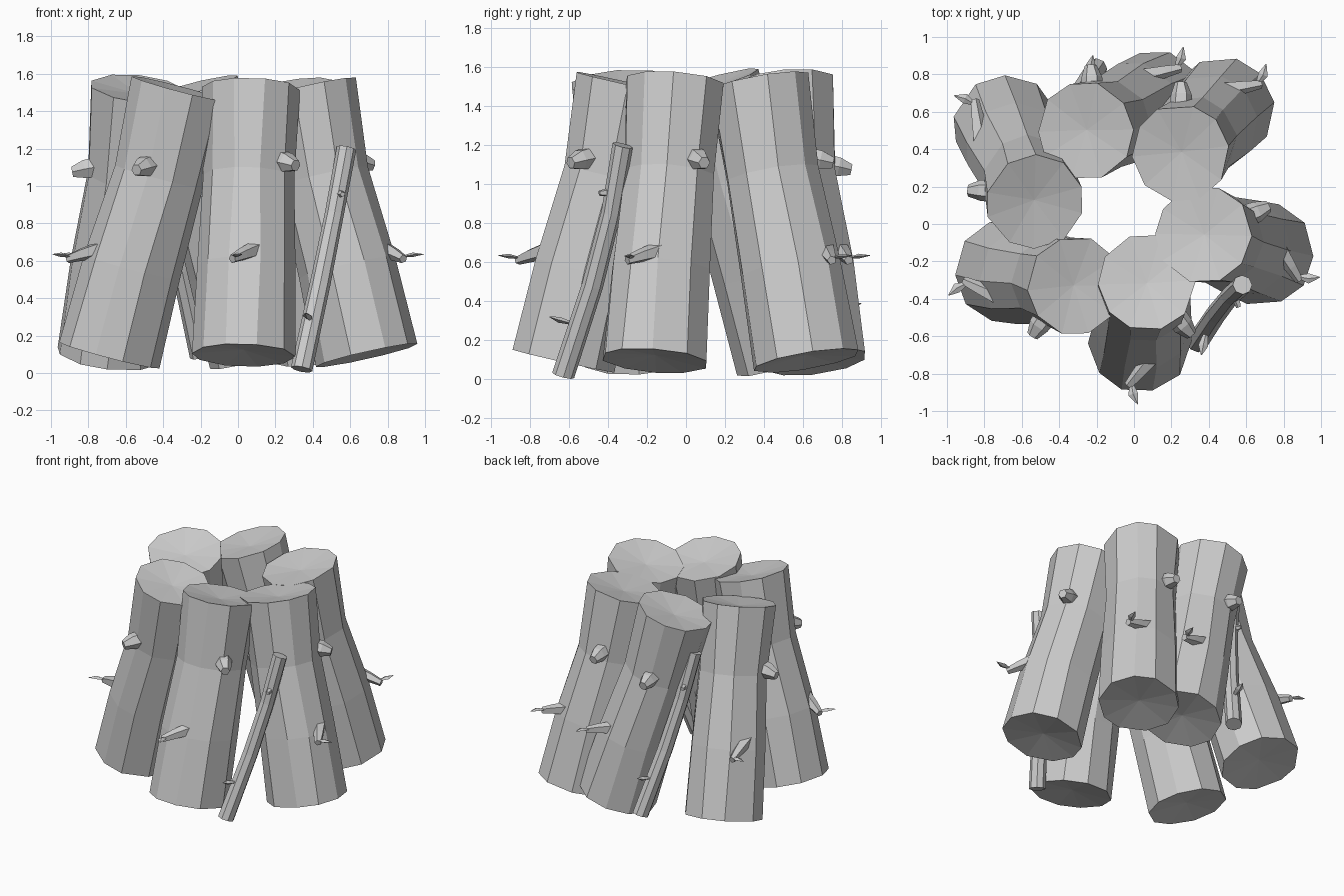
import bpy, bmesh, math, random
from mathutils import Vector, Matrix

if "Cube" in bpy.data.objects:
    bpy.data.objects.remove(bpy.data.objects["Cube"])

random.seed(4)


def tube(bm, path, radii, sides, flat=1.0, dish=0.0, jitter=0.0, spin=0.0):
    """Faceted tube along a path, with fan caps; rings are square to the overall axis."""
    path = [Vector(p) for p in path]
    axis = (path[-1] - path[0]).normalized()
    ref = Vector((0, 0, 1)) if abs(axis.z) < 0.8 else Vector((0, 1, 0))
    u = axis.cross(ref).normalized()
    v = u.cross(axis).normalized()
    wob = [random.uniform(-jitter, jitter) for _ in range(sides)]
    rings = []
    for p, r in zip(path, radii):
        ring = []
        for i in range(sides):
            a = 2 * math.pi * i / sides + spin + wob[i] + random.uniform(-jitter, jitter) * 0.4
            rr = r * (1 + random.uniform(-jitter, jitter) * 0.2)
            ring.append(bm.verts.new(p + u * rr * math.cos(a) + v * rr * flat * math.sin(a)))
        rings.append(ring)
    for a, b in zip(rings, rings[1:]):
        for i in range(sides):
            j = (i + 1) % sides
            bm.faces.new((a[i], a[j], b[j], b[i]))
    for ring, p, d in ((rings[0], path[0], dish), (rings[-1], path[-1], -dish)):
        c = bm.verts.new(p + axis * d)
        for i in range(sides):
            bm.faces.new((ring[i], ring[(i + 1) % sides], c))


def finish(bm, name):
    bmesh.ops.recalc_face_normals(bm, faces=bm.faces[:])
    me = bpy.data.meshes.new(name)
    bm.to_mesh(me)
    bm.free()
    ob = bpy.data.objects.new(name, me)
    bpy.context.collection.objects.link(ob)


def add(name, *args, **kw):
    bm = bmesh.new()
    tube(bm, *args, **kw)
    finish(bm, name)


def log(i, bottom, top, yaw, drop):
    b, t = Vector((*bottom, 0.095)), Vector((*top, 1.52))
    rot = Matrix.Rotation(math.radians(yaw), 3, 'Z')

    def at(x, y, z):
        # point offset from the log's axis at height z
        return b.lerp(t, (z - b.z) / (t.z - b.z)) + rot @ Vector((x, y, 0))

    # trunk, waisted and slightly bent inwards
    bend = rot @ Vector((0, 0.02, 0))
    path = [b, b.lerp(t, 0.33), b.lerp(t, 0.67) + bend, t]
    add(f"log_{i}", path, (0.278, 0.265, 0.243, 0.264), 10, dish=0.03,
        jitter=0.07, spin=math.radians(yaw))
    # short knot, broken branch and its leaf
    add(f"knot_{i}", [at(0.15, -0.08, 1.14 - drop), at(0.205, -0.145, 1.125 - drop),
                      at(0.25, -0.19, 1.11 - drop)], (0.062, 0.056, 0.032), 6)
    add(f"branch_{i}", [at(0.07, -0.19, 0.67), at(-0.02, -0.29, 0.635), at(-0.075, -0.35, 0.61)],
        (0.05, 0.036, 0.024), 5)
    add(f"leaf_{i}", [at(-0.06, -0.33, 0.62), at(-0.05, -0.40, 0.632), at(-0.025, -0.455, 0.635)],
        (0.006, 0.027, 0.002), 4, flat=0.45)


# ring of leaning logs: bottom centre, top centre, turn, knot drop
logs = [
    ((0.03, -0.63), (0.07, -0.31), 0, 0),
    ((0.69, -0.16), (0.37, -0.055), 72, 0),
    ((0.475, 0.62), (0.25, 0.38), 139, 0),
    ((0.12, 0.65), (-0.26, 0.50), 144, 0.035),
    ((-0.69, 0.53), (-0.53, 0.12), -130, 0.035),
    ((-0.69, -0.25), (-0.315, -0.33), -74, 0.025),
]
for i, l in enumerate(logs, 1):
    log(i, *l)

# two thin bent sticks, the rear one turned half round and set higher
for name, m in (("front_stick", Matrix()),
                ("rear_stick", Matrix.Translation((0.14, 0.2, 0.07)) @ Matrix.Rotation(math.pi, 4, 'Z'))):
    P = lambda *c: m @ Vector(c)
    add(name, [P(0.34, -0.63, 0.02), P(0.44, -0.48, 0.48), P(0.515, -0.385, 0.85), P(0.58, -0.325, 1.2)],
        (0.058, 0.055, 0.051, 0.053), 8)
    add(name + "_leaf", [P(0.39, -0.56, 0.28), P(0.37, -0.65, 0.305), P(0.36, -0.70, 0.32)],
        (0.008, 0.026, 0.003), 4, flat=0.6)
    add(name + "_bud", [P(0.54, -0.38, 0.96), P(0.56, -0.445, 0.955)], (0.026, 0.014), 5)
